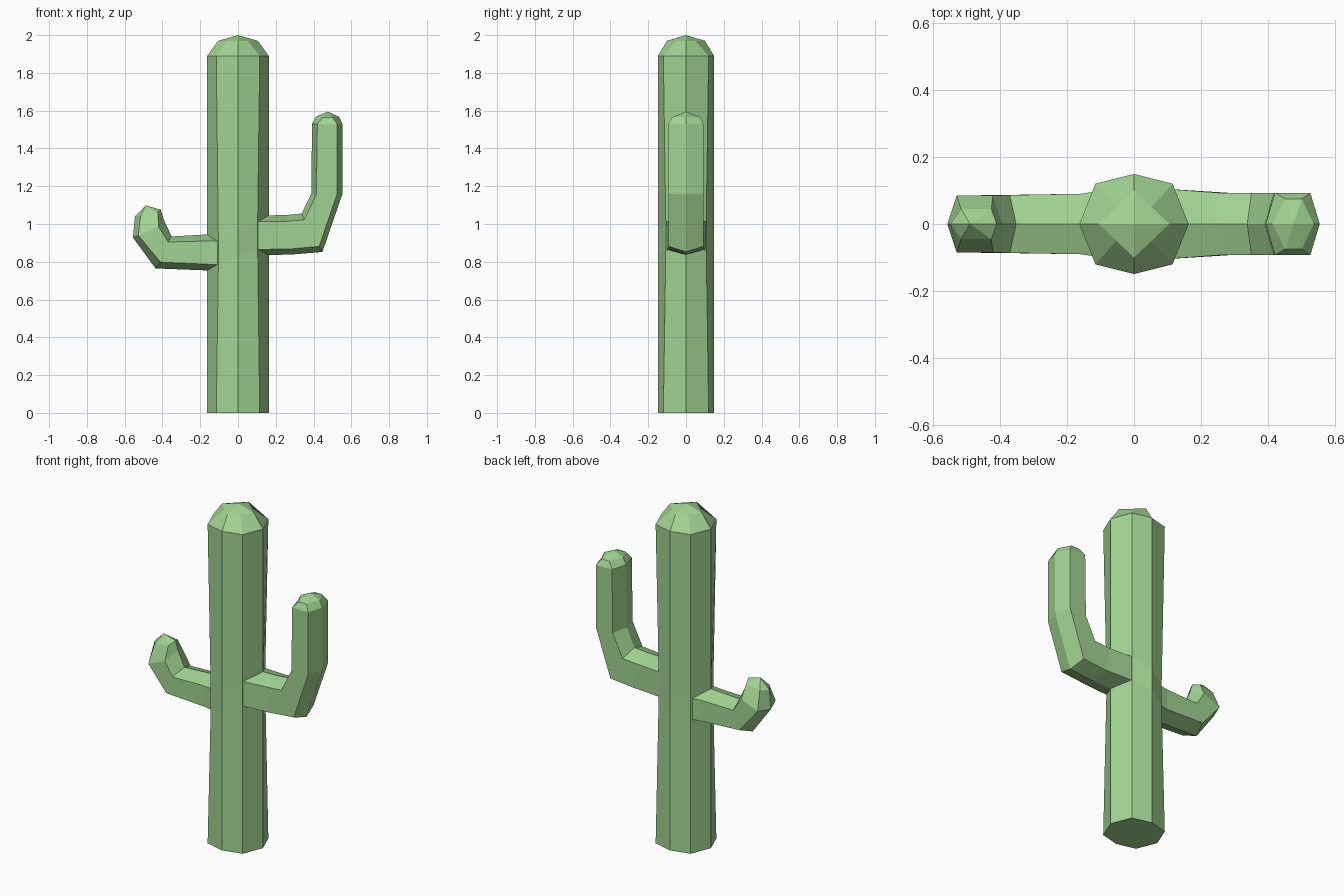
import bpy, bmesh

if "Cube" in bpy.data.objects:
    bpy.data.objects.remove(bpy.data.objects["Cube"])

green = bpy.data.materials.new("cactus_green")
green.diffuse_color = (0.36, 0.65, 0.29, 1)
green.use_nodes = True
green.node_tree.nodes["Principled BSDF"].inputs["Base Color"].default_value = green.diffuse_color


def loft(name, rings, tip):
    """Skin equal-length rings, close the start and fan the end to a tip."""
    bm = bmesh.new()
    rows = [[bm.verts.new(p) for p in ring] for ring in rings]
    n = len(rows[0])
    bm.faces.new(rows[0])
    for a, b in zip(rows, rows[1:]):
        for i in range(n):
            j = (i + 1) % n
            bm.faces.new((a[i], a[j], b[j], b[i]))
    apex = bm.verts.new(tip)
    for i in range(n):
        bm.faces.new((rows[-1][i], rows[-1][(i + 1) % n], apex))
    bmesh.ops.recalc_face_normals(bm, faces=bm.faces)
    mesh = bpy.data.meshes.new(name)
    bm.to_mesh(mesh)
    bm.free()
    mesh.materials.append(green)
    obj = bpy.data.objects.new(name, mesh)
    bpy.context.collection.objects.link(obj)
    return obj


def octagon(rx, ry, dx, dy, z_left, z_right=None):
    """Eight-sided trunk ring, with an optional height change across x."""
    z_right = z_left if z_right is None else z_right
    mid, half = (z_left + z_right) / 2, (z_right - z_left) / 2
    pts = [(rx, 0), (dx, dy), (0, ry), (-dx, dy),
           (-rx, 0), (-dx, -dy), (0, -ry), (dx, -dy)]
    return [(x, y, mid + half * ((x > 0) - (x < 0))) for x, y in pts]


def hexagon(outer, outer_edge, inner_edge, inner, w):
    """Six-sided arm ring from its x,z profile points and half width."""
    (a, b), (c, d), (e, f), (g, h) = outer, outer_edge, inner_edge, inner
    return [(a, 0, b), (c, w, d), (e, w, f), (g, 0, h), (e, -w, f), (c, -w, d)]


# Trunk, pinched where the arms join, with a faceted diamond cap
loft("trunk", [
    octagon(0.163, 0.149, 0.115, 0.12, 0),
    octagon(0.163, 0.149, 0.104, 0.107, 0.785, 0.865),
    octagon(0.163, 0.149, 0.104, 0.107, 0.91, 1.01),
    octagon(0.163, 0.149, 0.115, 0.12, 1.89),
    octagon(0.105, 0.1, 0.0525, 0.05, 1.97),
], (0, 0, 2))

# Tall right arm
loft("right_arm", [
    hexagon((0.09, 0.835), (0.09, 0.865), (0.09, 1.012), (0.09, 1.045), 0.105),
    hexagon((0.28, 0.838), (0.28, 0.868), (0.25, 1.014), (0.25, 1.047), 0.093),
    hexagon((0.447, 0.852), (0.43, 0.882), (0.35, 1.022), (0.337, 1.055), 0.093),
    hexagon((0.553, 1.16), (0.525, 1.16), (0.415, 1.155), (0.388, 1.16), 0.093),
    hexagon((0.553, 1.53), (0.525, 1.53), (0.42, 1.53), (0.392, 1.53), 0.093),
    hexagon((0.535, 1.568), (0.5, 1.565), (0.45, 1.565), (0.412, 1.568), 0.075),
], (0.475, 0, 1.595))

# Short left arm
loft("left_arm", [
    hexagon((-0.09, 0.752), (-0.09, 0.785), (-0.09, 0.91), (-0.09, 0.945), 0.1),
    hexagon((-0.16, 0.754), (-0.16, 0.787), (-0.16, 0.91), (-0.16, 0.945), 0.09),
    hexagon((-0.437, 0.765), (-0.41, 0.798), (-0.37, 0.905), (-0.351, 0.934), 0.086),
    hexagon((-0.556, 0.928), (-0.528, 0.94), (-0.42, 0.985), (-0.393, 1.023), 0.085),
    hexagon((-0.546, 1.04), (-0.515, 1.045), (-0.425, 1.06), (-0.409, 1.076), 0.045),
], (-0.488, 0, 1.098))
